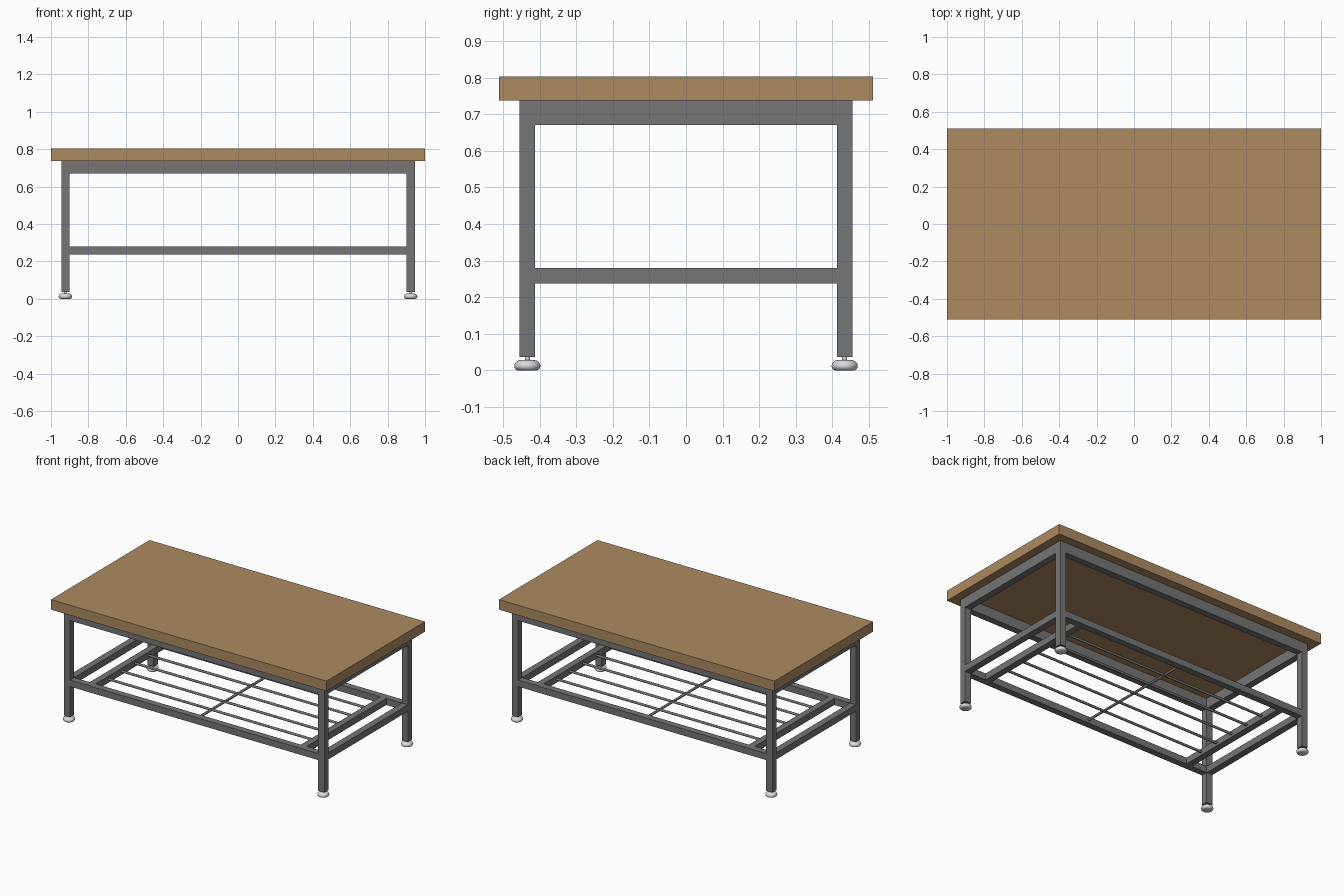
import bpy, bmesh, math

if "Cube" in bpy.data.objects:
    bpy.data.objects.remove(bpy.data.objects["Cube"])


def material(name, rgb):
    m = bpy.data.materials.new(name)
    m.diffuse_color = (*rgb, 1)
    m.use_nodes = True
    m.node_tree.nodes["Principled BSDF"].inputs["Base Color"].default_value = m.diffuse_color
    return m


WOOD = material("wood", (0.42, 0.26, 0.12))
STEEL = material("grey_steel", (0.18, 0.18, 0.18))
SILVER = material("silver", (0.70, 0.70, 0.70))


def finish(bm, name, mat):
    bmesh.ops.recalc_face_normals(bm, faces=bm.faces)
    me = bpy.data.meshes.new(name)
    bm.to_mesh(me)
    bm.free()
    me.materials.append(mat)
    ob = bpy.data.objects.new(name, me)
    bpy.context.collection.objects.link(ob)
    return ob


def box(name, x, y, z, mat=STEEL):
    """Box from (min, max) pairs on each axis."""
    bm = bmesh.new()
    bmesh.ops.create_cube(bm, size=1)
    for v in bm.verts:
        v.co = [r[0] + (c + 0.5) * (r[1] - r[0]) for c, r in zip(v.co, (x, y, z))]
    return finish(bm, name, mat)


def rod(name, start, end, radius):
    """Round bar lying along x or y."""
    cu = bpy.data.curves.new(name, 'CURVE')
    cu.dimensions = '3D'
    cu.bevel_depth = radius
    cu.bevel_resolution = 2
    cu.use_fill_caps = True
    sp = cu.splines.new('POLY')
    sp.points.add(1)
    sp.points[0].co = (*start, 1)
    sp.points[1].co = (*end, 1)
    cu.materials.append(STEEL)
    ob = bpy.data.objects.new(name, cu)
    bpy.context.collection.objects.link(ob)


def lathe(name, profile, x, y, mat, steps=32):
    bm = bmesh.new()
    vs = [bm.verts.new((r, 0, z)) for r, z in profile]
    es = [bm.edges.new(p) for p in zip(vs, vs[1:])]
    bmesh.ops.spin(bm, geom=vs + es, cent=(0, 0, 0), axis=(0, 0, 1),
                   angle=math.tau, steps=steps)
    bmesh.ops.remove_doubles(bm, verts=bm.verts, dist=1e-5)
    ob = finish(bm, name, mat)
    ob.location = (x, y, 0)
    bpy.ops.object.select_all(action='DESELECT')
    ob.select_set(True)
    bpy.context.view_layer.objects.active = ob
    bpy.ops.object.shade_smooth_by_angle(angle=math.radians(40))


def span(a, b, side):
    return (a, b) if side > 0 else (-b, -a)


# Outer and inner faces of the square-tube frame
XO, XI, YO, YI = 0.945, 0.901, 0.455, 0.412
TOP = 0.737

box("table_top", (-1, 1), (-0.511, 0.511), (TOP, 0.803), WOOD)

foot_profile = [(0, 0), (0.026, 0), (0.032, 0.003), (0.0355, 0.009), (0.0355, 0.015),
                (0.032, 0.022), (0.025, 0.027), (0.016, 0.029), (0, 0.029)]
stem_profile = [(0, 0.028), (0.007, 0.028), (0.007, 0.037), (0, 0.037)]

# Legs and levelling feet
for sx in (-1, 1):
    for sy in (-1, 1):
        box("leg", span(XI, XO, sx), span(YI, YO, sy), (0.036, TOP))
        cx, cy = sx * (XI + XO) / 2, sy * (YI + YO) / 2
        lathe("foot", foot_profile, cx, cy, SILVER)
        lathe("foot_stem", stem_profile, cx, cy, SILVER, 16)

# Aprons and lower rails
for s in (-1, 1):
    for name, z in (("apron", (0.670, TOP)), ("lower_rail", (0.237, 0.280))):
        box("long_" + name, (-XI, XI), span(YI, YO, s), z)
        box("short_" + name, span(XI, XO, s), (-YI, YI), z)
    # Inner shelf bearer
    box("shelf_bearer", span(0.745, 0.788, s), (-YI, YI), (0.237, 0.280))

# Shelf rods with one centre cross rod
ROD_Z = 0.258
for i in range(5):
    y = (i - 2) * 2 * YI / 6
    rod("shelf_rod", (-0.75, y, ROD_Z), (0.75, y, ROD_Z), 0.008)
rod("centre_rod", (0, -YI, ROD_Z), (0, YI, ROD_Z), 0.008)
